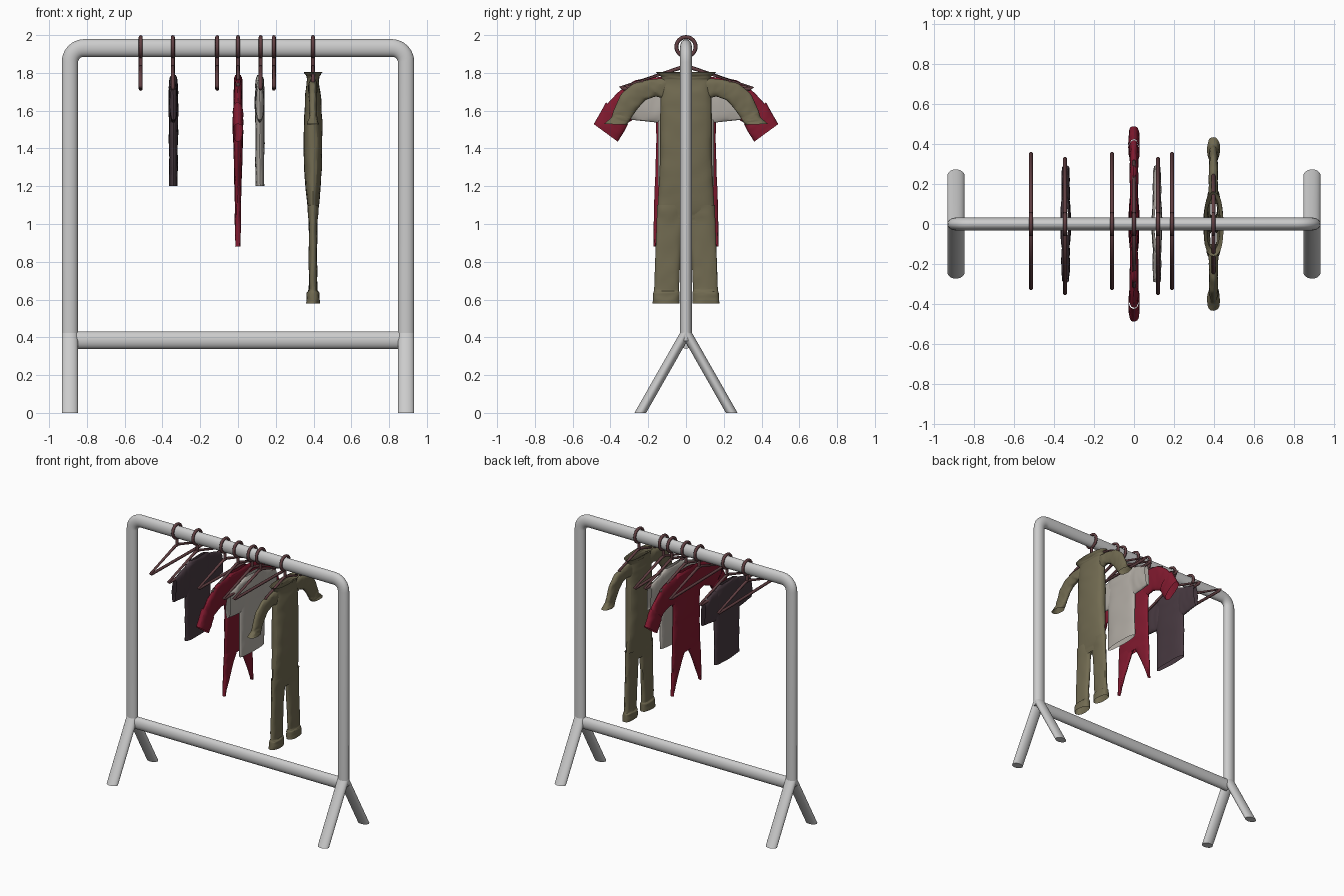
import bpy, bmesh, random
from math import sin, cos, pi
from mathutils import Vector as V

if "Cube" in bpy.data.objects:
    bpy.data.objects.remove(bpy.data.objects["Cube"])

random.seed(4)


def material(name, rgb):
    m = bpy.data.materials.new(name)
    m.diffuse_color = (*rgb, 1)
    m.use_nodes = True
    m.node_tree.nodes["Principled BSDF"].inputs["Base Color"].default_value = m.diffuse_color
    return m


def loft(bm, stations, sides=16, power=1.0, steps=1, jitter=0.0, caps=True):
    """Skin oval rings; each station is (centre, half axis, half axis)."""
    st = [[V(p) for p in s] for s in stations]
    fine = []
    for a, b in zip(st, st[1:]):
        fine += [[p.lerp(q, k / steps) for p, q in zip(a, b)] for k in range(steps)]
    fine.append(st[-1])
    f = lambda t: (1 if t >= 0 else -1) * abs(t) ** power
    rings = []
    for c, u, v in fine:
        ring = []
        for i in range(sides):
            a = 2 * pi * i / sides
            p = c + u * f(cos(a)) + v * f(sin(a))
            p.x += random.uniform(-jitter, jitter)
            ring.append(bm.verts.new(p))
        rings.append(ring)
    faces = []
    for a, b in zip(rings, rings[1:]):
        for i in range(sides):
            j = (i + 1) % sides
            faces.append(bm.faces.new((a[i], a[j], b[j], b[i])))
    if caps:
        faces += [bm.faces.new(rings[0]), bm.faces.new(rings[-1])]
    bmesh.ops.recalc_face_normals(bm, faces=faces)


def finish(name, bm, mat=None, subdiv=0):
    me = bpy.data.meshes.new(name)
    bm.to_mesh(me)
    bm.free()
    ob = bpy.data.objects.new(name, me)
    bpy.context.collection.objects.link(ob)
    if mat:
        me.materials.append(mat)
    if subdiv:
        ob.modifiers.new("soft", 'SUBSURF').levels = subdiv
        ob.modifiers["soft"].render_levels = subdiv
    bpy.ops.object.select_all(action='DESELECT')
    bpy.context.view_layer.objects.active = ob
    ob.select_set(True)
    bpy.ops.object.shade_smooth_by_angle(angle=0.7)
    return ob


# Rail frame: one bent oval tube
TX, TY, PX, PZ, R = 0.043, 0.032, 0.89, 1.932, 0.075
bm = bmesh.new()
half = [((PX, 0, 0.38), (TX, 0, 0), (0, TY, 0))]
for k in range(7):
    a = pi / 2 * k / 6
    d = V((cos(a), 0, sin(a)))
    half.append((V((PX - R, 0, PZ - R)) + d * R, d * (TX + 0.004 * k / 6), (0, TY, 0)))
flip = lambda p: (-p[0], p[1], p[2])
other = [(flip(c), flip(u), v) for c, u, v in reversed(half)]
loft(bm, half + other, 24)
finish("rail_frame", bm)

# Lower crossbar
bm = bmesh.new()
loft(bm, [((s * 0.87, 0, 0.385), (0, 0, 0.046), (0, TY, 0)) for s in (-1, 1)], 24)
finish("crossbar", bm)

# Splayed legs, cut flat at the floor
for side, sx in (("left", -1), ("right", 1)):
    for place, sy in (("front", -1), ("back", 1)):
        bm = bmesh.new()
        loft(bm, [((sx * PX, 0, 0.425), (TX, 0, 0), (0, 0.031, 0)),
                  ((sx * PX, sy * 0.242, 0), (TX, 0, 0), (0, 0.031, 0))], 24)
        finish(f"{place}_{side}_leg", bm)

# Hangers: ring, neck and triangle
wood = material("hanger_brown", (0.12, 0.05, 0.055))


def hanger(name, x, y0, y1):
    cu = bpy.data.curves.new(name, 'CURVE')
    cu.dimensions = '3D'
    cu.bevel_depth = 0.0105
    cu.bevel_resolution = 2
    cu.use_fill_caps = True
    ring = [(0.051 * sin(2 * pi * i / 24), 1.9385 + 0.051 * cos(2 * pi * i / 24)) for i in range(24)]
    tip = lambda y: 1.832 - 0.31 * abs(y)
    tri = [(-0.02, 1.83), (0.02, 1.83), (y1, tip(y1)), (y1 - 0.015, tip(y1) - 0.008),
           (y0 + 0.015, tip(y0) - 0.008), (y0, tip(y0))]
    for pts, closed in ((ring, True), ([(0, 1.888), (0, 1.825)], False), (tri, True)):
        sp = cu.splines.new('POLY')
        sp.points.add(len(pts) - 1)
        for p, (y, z) in zip(sp.points, pts):
            p.co = (x, y, z, 1)
        sp.use_cyclic_u = closed
        sp.use_smooth = True
    cu.materials.append(wood)
    ob = bpy.data.objects.new(name, cu)
    bpy.context.collection.objects.link(ob)
    bpy.ops.object.select_all(action='DESELECT')
    bpy.context.view_layer.objects.active = ob
    ob.select_set(True)
    bpy.ops.object.convert(target='MESH')


for i, (x, y0, y1) in enumerate([(-0.515, -0.32, 0.35), (-0.345, -0.345, 0.325), (-0.11, -0.32, 0.35),
                                 (0, -0.31, 0.31), (0.12, -0.345, 0.325), (0.19, -0.32, 0.35),
                                 (0.397, -0.24, 0.24)]):
    hanger(f"hanger_{i + 1}", x, y0, y1)


def garment(name, x, mat, body, limbs):
    """body rows: z, half width, half depth; limb rows: edge A, edge B (y, z), half depth."""
    bm = bmesh.new()
    cloth = dict(power=0.8, steps=4, jitter=0.004, caps=False)
    loft(bm, [((x, 0, z), (0, w, 0), (t, 0, 0)) for z, w, t in body], **cloth)
    for limb in limbs:
        for s in (-1, 1):
            rows = []
            for (ya, za), (yb, zb), t in limb:
                rows.append(((x, s * (ya + yb) / 2, (za + zb) / 2),
                             (0, s * (ya - yb) / 2, (za - zb) / 2), (t, 0, 0)))
            loft(bm, rows, **cloth)
    return finish(name, bm, mat, 1)


# Short-sleeved shirts
tee_body = [(1.79, 0.085, 0.012), (1.765, 0.15, 0.022), (1.70, 0.16, 0.026), (1.55, 0.152, 0.026),
            (1.35, 0.15, 0.024), (1.20, 0.15, 0.023)]
tee_sleeve = [((0.09, 1.782), (0.12, 1.53), 0.02), ((0.19, 1.755), (0.20, 1.54), 0.022),
              ((0.275, 1.725), (0.292, 1.55), 0.018)]
garment("dark_shirt", -0.342, material("dark_cloth", (0.065, 0.042, 0.053)), tee_body, [tee_sleeve])
garment("pale_shirt", 0.115, material("pale_cloth", (0.45, 0.42, 0.38)), tee_body, [tee_sleeve])

# Red coat with wide turned-back cuffs and two pointed tails
red_body = [(1.79, 0.09, 0.014), (1.765, 0.16, 0.022), (1.65, 0.165, 0.025), (1.45, 0.16, 0.027),
            (1.30, 0.165, 0.022), (1.17, 0.168, 0.018)]
red_sleeve = [((0.10, 1.785), (0.13, 1.56), 0.02), ((0.27, 1.765), (0.21, 1.58), 0.022),
              ((0.36, 1.70), (0.28, 1.55), 0.022), ((0.42, 1.635), (0.315, 1.53), 0.022)]
red_cuff = [((0.425, 1.645), (0.305, 1.53), 0.026), ((0.455, 1.59), (0.325, 1.49), 0.029),
            ((0.49, 1.53), (0.36, 1.435), 0.027)]
red_tail = [((0.168, 1.20), (0.0, 1.20), 0.018), ((0.170, 1.10), (0.06, 1.10), 0.016),
            ((0.172, 0.98), (0.12, 0.98), 0.016), ((0.173, 0.88), (0.163, 0.88), 0.012)]
garment("red_coat", 0, material("red_cloth", (0.22, 0.01, 0.028)), red_body,
        [red_sleeve, red_cuff, red_tail])

# Olive one-piece suit with flared collar, curved sleeves and cuffed legs
suit_body = [(1.805, 0.165, 0.05), (1.78, 0.135, 0.036), (1.76, 0.13, 0.032), (1.68, 0.137, 0.042),
             (1.55, 0.14, 0.05), (1.35, 0.14, 0.05), (1.20, 0.147, 0.042), (1.06, 0.155, 0.026),
             (1.01, 0.15, 0.018)]
suit_sleeve = [((0.10, 1.775), (0.11, 1.66), 0.024), ((0.20, 1.765), (0.16, 1.675), 0.024),
               ((0.28, 1.745), (0.215, 1.655), 0.023), ((0.345, 1.69), (0.255, 1.61), 0.022),
               ((0.385, 1.60), (0.29, 1.56), 0.022), ((0.395, 1.565), (0.298, 1.545), 0.024),
               ((0.435, 1.53), (0.315, 1.525), 0.032)]
suit_leg = [((0.155, 1.10), (0.005, 1.10), 0.03), ((0.157, 1.0), (0.014, 1.0), 0.023),
            ((0.165, 0.80), (0.03, 0.80), 0.022), ((0.170, 0.65), (0.036, 0.65), 0.022),
            ((0.175, 0.635), (0.032, 0.635), 0.034), ((0.178, 0.58), (0.032, 0.58), 0.035)]
garment("olive_suit", 0.397, material("olive_cloth", (0.165, 0.145, 0.082)), suit_body,
        [suit_sleeve, suit_leg])
